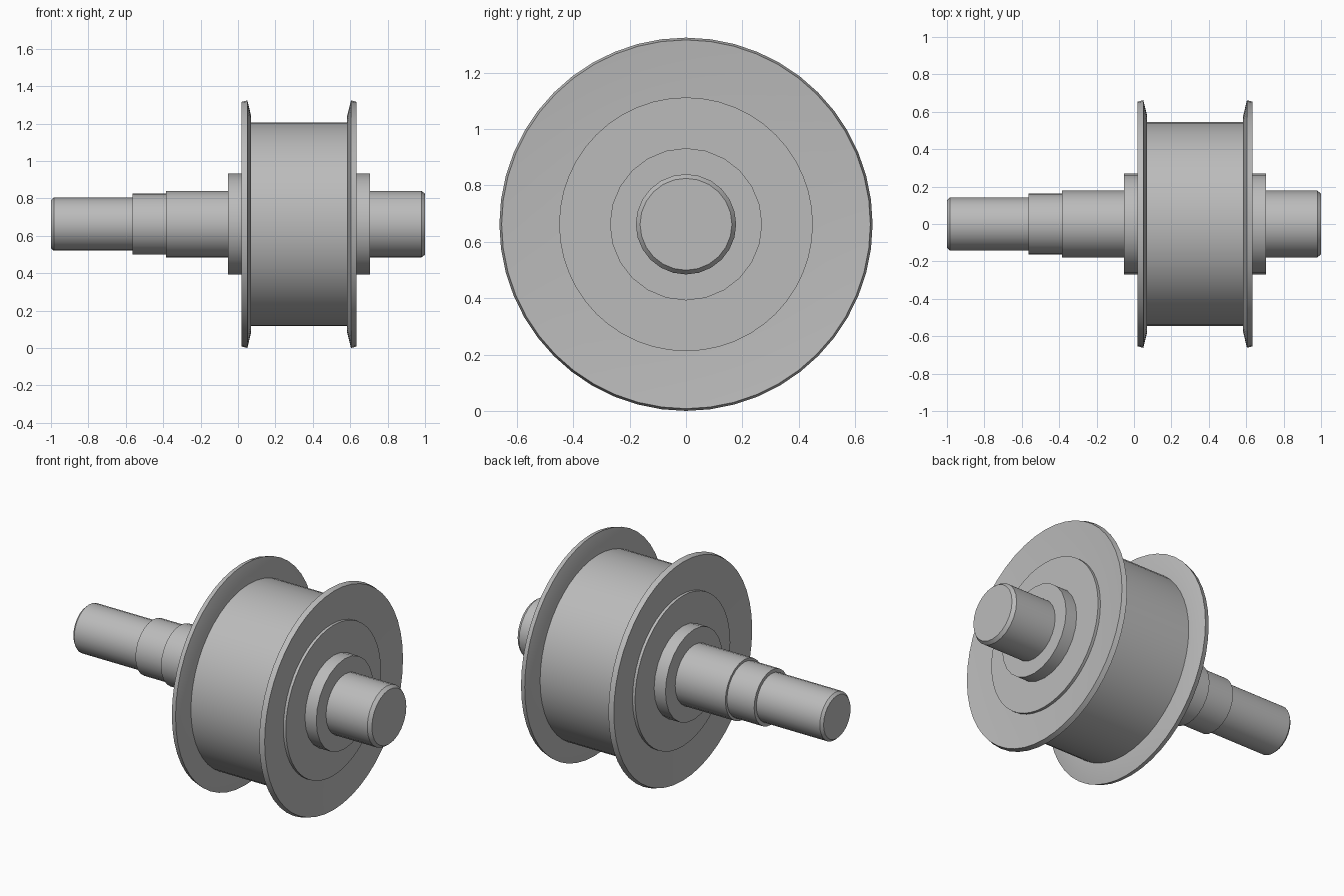
import bpy, bmesh, math

cube = bpy.data.objects.get("Cube")
if cube:
    bpy.data.objects.remove(cube, do_unlink=True)

AXIS_Z = 0.662   # height of the turning axis
MID_X = 0.327    # middle of the drum

steel = bpy.data.materials.new("steel grey")
steel.use_nodes = True
colour = (0.5, 0.5, 0.5, 1)
steel.diffuse_color = colour
steel.node_tree.nodes["Principled BSDF"].inputs["Base Color"].default_value = colour


def lathe(name, profile, sides):
    """Turn (x, radius) points around the horizontal axis and cap both ends."""
    bm = bmesh.new()
    rings = []
    for x, r in profile:
        angles = [math.tau * i / sides for i in range(sides)]
        rings.append([bm.verts.new((x, r * math.sin(a), AXIS_Z + r * math.cos(a))) for a in angles])
    for a, b in zip(rings, rings[1:]):
        for i in range(sides):
            j = (i + 1) % sides
            bm.faces.new((a[i], a[j], b[j], b[i]))
    bm.faces.new(rings[0])
    bm.faces.new(rings[-1])
    bmesh.ops.recalc_face_normals(bm, faces=bm.faces)
    mesh = bpy.data.meshes.new(name)
    bm.to_mesh(mesh)
    bm.free()
    mesh.materials.append(steel)
    obj = bpy.data.objects.new(name, mesh)
    bpy.context.collection.objects.link(obj)
    bpy.ops.object.select_all(action="DESELECT")
    obj.select_set(True)
    bpy.context.view_layer.objects.active = obj
    bpy.ops.object.shade_smooth_by_angle(angle=math.radians(30))
    return obj


# Stepped axle with chamfered ends
lathe("axle", [(-1, 0.128), (-0.985, 0.142), (-0.565, 0.142), (-0.565, 0.163),
               (-0.385, 0.163), (-0.385, 0.178), (0.98, 0.178), (1, 0.163)], 24)

# Drum between the flanges
lathe("drum", [(MID_X - 0.27, 0.545), (MID_X + 0.27, 0.545)], 48)

# Each end: dished flange with tapered lip, raised disc, hub collar
for side, label in ((-1, "right"), (1, "left")):
    def out(points):
        return [(MID_X + side * d, r) for d, r in points]
    lathe(label + "_flange", out([(0.257, 0.5), (0.257, 0.58), (0.277, 0.662),
                                  (0.307, 0.654), (0.288, 0.45)]), 48)
    lathe(label + "_disc", out([(0.27, 0.45), (0.305, 0.45)]), 48)
    lathe(label + "_collar", out([(0.28, 0.27), (0.38, 0.27)]), 24)
